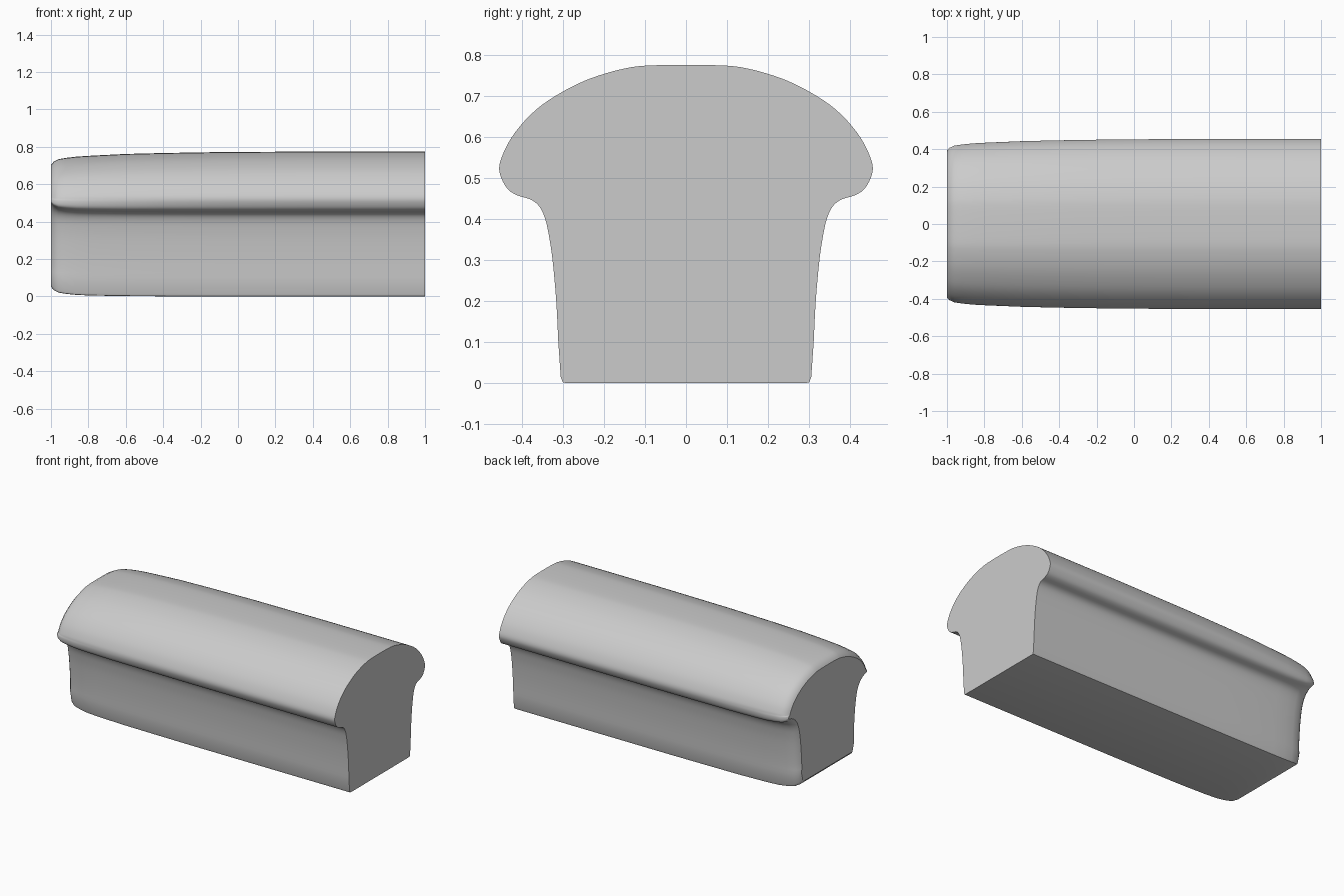
import bpy, bmesh, math
from mathutils import Vector

cube = bpy.data.objects.get("Cube")
if cube:
    bpy.data.objects.remove(cube, do_unlink=True)

crust = bpy.data.materials.new("light_grey_crust")
crust.use_nodes = True
GREY = (0.6, 0.6, 0.6, 1)
crust.diffuse_color = GREY
crust.node_tree.nodes["Principled BSDF"].inputs["Base Color"].default_value = GREY

# Half cross-section (y, z): bottom corner, wall, neck, lip and domed top
BASE = [(0, 0), (0.29, 0), (0.3, 0.002), (0.305, 0.014)]
CURVE = [(0.311, 0.1), (0.316, 0.2), (0.325, 0.3), (0.334, 0.36), (0.343, 0.4),
         (0.357, 0.43), (0.378, 0.447), (0.41, 0.457), (0.434, 0.472), (0.45, 0.5),
         (0.455, 0.525), (0.447, 0.555), (0.425, 0.598), (0.39, 0.642), (0.35, 0.678),
         (0.3, 0.71), (0.25, 0.735), (0.2, 0.753), (0.15, 0.766), (0.1, 0.773), (0, 0.775)]

# Lengthwise stations: x, tight inset all round, slow extra taper of the top
STATIONS = [(-1, 0.052, 0.02), (-0.995, 0.046, 0.02), (-0.985, 0.034, 0.02),
            (-0.96, 0.021, 0.02), (-0.92, 0.014, 0.02), (-0.86, 0.008, 0.019),
            (-0.78, 0.005, 0.017), (-0.6, 0.002, 0.011), (-0.4, 0.001, 0.007),
            (-0.1, 0, 0.003), (0.4, 0, 0), (1, 0, 0)]


def smooth_path(pts, steps=3):
    """Catmull-Rom curve through the points."""
    p = [Vector(q) for q in pts]
    p = [p[0]] + p + [Vector((-p[-2].x, p[-2].y))]
    out = []
    for a, b, c, d in zip(p, p[1:], p[2:], p[3:]):
        for k in range(steps):
            t = k / steps
            out.append(0.5 * (2 * b + (c - a) * t + (2 * a - 5 * b + 4 * c - d) * t ** 2
                              + (3 * b - a - 3 * c + d) * t ** 3))
    return out + [p[-2]]


def inset_directions(path):
    """Inward normals, softened so that tight bends do not fold over."""
    last = len(path) - 1
    dirs = []
    for i in range(last + 1):
        t = (path[min(i + 1, last)] - path[max(i - 1, 0)]).normalized()
        dirs.append(Vector((-t.y, t.x)))
    dirs[-1] = Vector((0, -1))
    for _ in range(6):
        dirs = [dirs[0]] + [(dirs[i - 1] + 2 * dirs[i] + dirs[i + 1]) / 4
                            for i in range(1, last)] + [dirs[-1]]
    for i, q in enumerate(path):
        if q.y < 0.05:
            dirs[i] = Vector((-1 if q.x > 0.2 else 0, 1))
    return dirs


half = [Vector(q) for q in BASE] + smooth_path(CURVE)
dirs = inset_directions(half)

# Loft the section along the loaf and cap both ends
bm = bmesh.new()
rings = []
for x, tight, slow in STATIONS:
    pts = []
    for q, n in zip(half, dirs):
        upper = min(max((q.y - 0.46) / 0.06, 0), 1)
        pts.append(q + n * (tight + slow * upper))
    full = pts + [Vector((-q.x, q.y)) for q in reversed(pts[1:-1])]
    rings.append([bm.verts.new((x, q.x, q.y)) for q in full])
for r, s in zip(rings, rings[1:]):
    for i in range(len(r)):
        j = (i + 1) % len(r)
        bm.faces.new((r[i], r[j], s[j], s[i]))
bm.faces.new(rings[0])
bm.faces.new(rings[-1])
bmesh.ops.recalc_face_normals(bm, faces=bm.faces)

mesh = bpy.data.meshes.new("bread_loaf")
bm.to_mesh(mesh)
bm.free()
mesh.materials.append(crust)
loaf = bpy.data.objects.new("bread_loaf", mesh)
bpy.context.collection.objects.link(loaf)
bpy.ops.object.select_all(action='DESELECT')
loaf.select_set(True)
bpy.context.view_layer.objects.active = loaf
bpy.ops.object.shade_smooth_by_angle(angle=math.radians(32))
